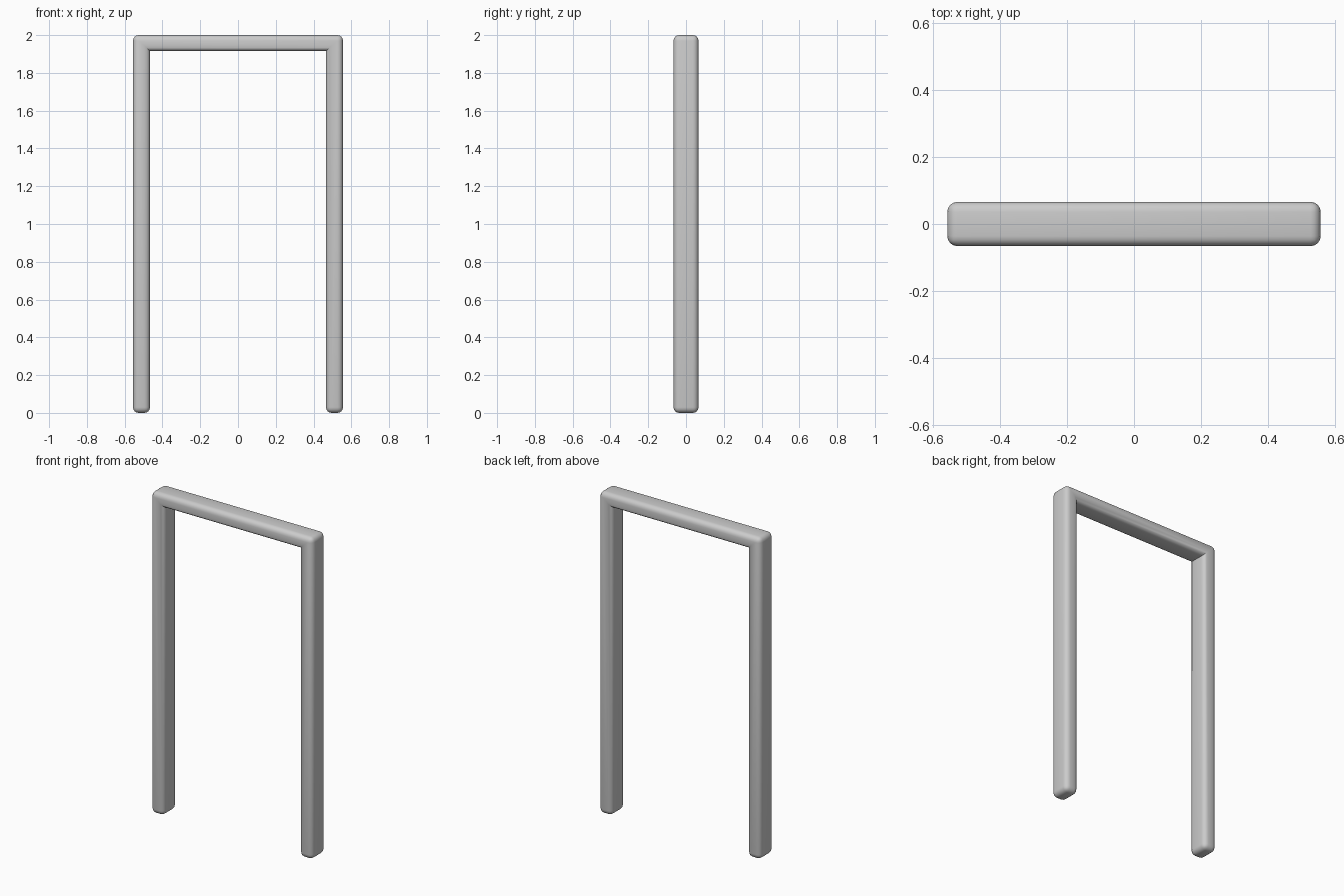
import bpy, bmesh, math

if "Cube" in bpy.data.objects:
    bpy.data.objects.remove(bpy.data.objects["Cube"])

W, D, H = 0.556, 0.066, 2.0   # half width, half depth, height
T = 0.09                      # post and beam thickness
R = 0.03                      # edge rounding

# Upside-down U outline of the frame (x, z)
outline = [(-W, 0), (-W + T, 0), (-W + T, H - T + 0.005), (W - T, H - T + 0.005),
           (W - T, 0), (W, 0), (W, H), (-W, H)]

bm = bmesh.new()
face = bm.faces.new([bm.verts.new((x, -D, z)) for x, z in outline])
ext = bmesh.ops.extrude_face_region(bm, geom=[face])
bmesh.ops.translate(bm, vec=(0, 2 * D, 0),
                    verts=[v for v in ext["geom"] if isinstance(v, bmesh.types.BMVert)])
bmesh.ops.recalc_face_normals(bm, faces=bm.faces)

# Round every edge except the two crisp inner corners
def inner_corner(e):
    return all(abs(v.co.x) < W - 0.01 and v.co.z > 1 for v in e.verts) \
        and abs(e.verts[0].co.y - e.verts[1].co.y) > D

bmesh.ops.bevel(bm, geom=[e for e in bm.edges if not inner_corner(e)],
                offset=R, segments=4, profile=0.5, affect='EDGES',
                clamp_overlap=True)

mesh = bpy.data.meshes.new("door_frame")
bm.to_mesh(mesh)
bm.free()
frame = bpy.data.objects.new("door_frame", mesh)
bpy.context.collection.objects.link(frame)

# Smooth rounded edges, sharp inner mitres
bpy.context.view_layer.objects.active = frame
frame.select_set(True)
bpy.ops.object.shade_smooth_by_angle(angle=math.radians(35))
